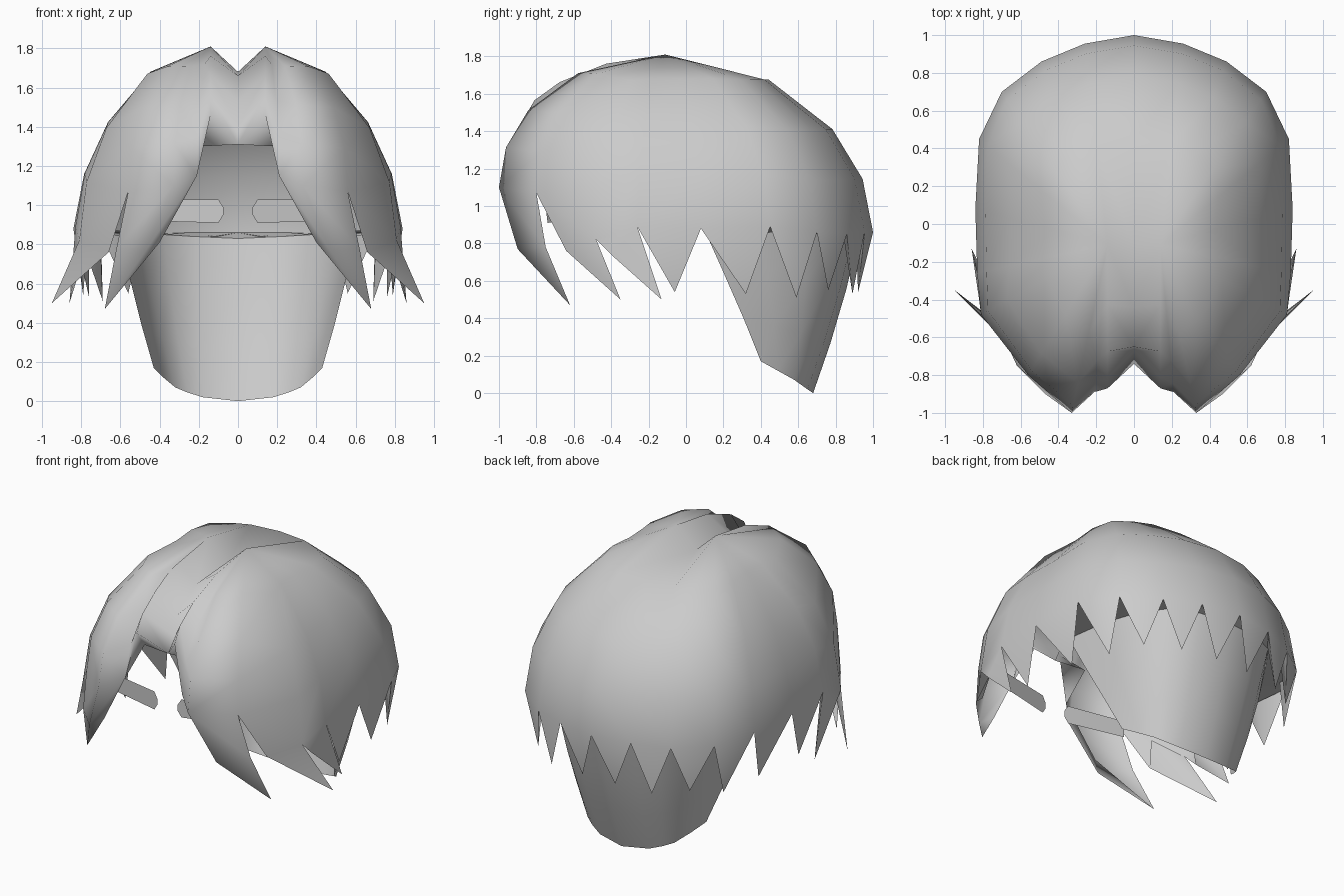
import bpy, bmesh, math
from mathutils import Vector

if "Cube" in bpy.data.objects:
    bpy.data.objects.remove(bpy.data.objects["Cube"])


def make_half(name, verts, faces, angle=50):
    """Build one half, mirror it across x = 0 and shade it smooth."""
    mesh = bpy.data.meshes.new(name)
    mesh.from_pydata([tuple(v) for v in verts], [], faces)
    bm = bmesh.new()
    bm.from_mesh(mesh)
    bmesh.ops.remove_doubles(bm, verts=bm.verts, dist=0.0005)
    bmesh.ops.dissolve_degenerate(bm, edges=bm.edges, dist=0.0005)
    extra = bmesh.ops.duplicate(bm, geom=bm.verts[:] + bm.edges[:] + bm.faces[:])["geom"]
    flipped = [g for g in extra if isinstance(g, bmesh.types.BMFace)]
    for v in (g for g in extra if isinstance(g, bmesh.types.BMVert)):
        v.co.x *= -1
    bmesh.ops.reverse_faces(bm, faces=flipped)
    bmesh.ops.remove_doubles(bm, verts=bm.verts, dist=0.0005)
    bmesh.ops.recalc_face_normals(bm, faces=bm.faces)
    bm.to_mesh(mesh)
    bm.free()
    ob = bpy.data.objects.new(name, mesh)
    bpy.context.collection.objects.link(ob)
    bpy.ops.object.select_all(action='DESELECT')
    ob.select_set(True)
    bpy.context.view_layer.objects.active = ob
    bpy.ops.object.shade_smooth_by_angle(angle=math.radians(angle))
    return ob


# Hair cap: columns run from the crown ridge down to the notches of the hem
crown = Vector((0.14, -0.11, 1.81))
valley = Vector((0, -0.11, 1.68))
rows = (0, 0.3, 0.58, 0.86, 1)
# hem notch x, y, z and roundness of the column above it
hem = [(0.14, -0.87, 1.46, 1.7), (0.21, -0.89, 1.15, 1.85), (0.33, -1.0, 1.10, 2.05),
       (0.56, -0.80, 1.07, 2.1), (0.81, -0.48, 0.82, 1.9), (0.83, -0.26, 0.89, 1.75),
       (0.84, 0.08, 0.88, 1.7), (0.82, 0.45, 0.89, 1.8), (0.70, 0.70, 0.86, 1.95),
       (0.49, 0.86, 0.85, 1.95), (0.26, 0.955, 0.86, 1.95), (0, 1.0, 0.86, 1.95)]
parting = [(0, -0.74, 1.31), (0, -0.67, 1.40), (0, -0.65, 1.53), (0, -0.44, 1.66), valley]
verts = [Vector(p) for p in parting]
for x, y, z, n in hem:
    top = crown if x else Vector((0, -0.11, 1.81))
    for h in rows:
        r = max(0, 1 - h ** n) ** (1 / n)
        verts.append(Vector((top.x + (x - top.x) * r, top.y + (y - top.y) * r,
                             z + (top.z - z) * h)))
verts[-1] = valley
K = len(rows)
faces = []
for c in range(len(hem)):
    for k in range(K - 1):
        a, b = c * K + k, (c + 1) * K + k
        faces.append((a, b, b + 1, a + 1))


def notch(i):
    return (i + 1) * K


def add(*p):
    verts.append(Vector(p))
    return len(verts) - 1


def inner_point(a, b, depth=0.07):
    """Point behind the middle of a hem edge, for the back of a spike."""
    p = (verts[a] + verts[b]) / 2
    out = Vector((p.x, p.y, 0)).normalized()
    return add(*(p - out * depth + Vector((0, 0, -0.02))))


# Under-lip of the parting
lip = add(0.20, -0.70, 1.30)
faces += [(0, lip, notch(0)), (notch(0), lip, notch(1))]

# Front curtain lock
e, m = add(0.40, -0.84, 0.81), add(0.47, -0.90, 0.77)
q, tip = add(0.62, -0.75, 0.78), add(0.68, -0.62, 0.47)
faces += [(notch(1), e, m, notch(2)), (notch(2), m, q, notch(3)), (e, tip, m), (m, tip, q)]

# Swept side locks with a bent front edge
for i, mid, end in [(3, (0.66, -0.64, 0.76), (0.95, -0.35, 0.50)),
                    (4, (0.82, -0.40, 0.74), (0.86, -0.13, 0.50))]:
    b, t, w = add(*mid), add(*end), inner_point(notch(i), notch(i + 1))
    faces += [(notch(i), b, notch(i + 1)), (b, t, notch(i + 1)),
              (b, w, t), (w, notch(i + 1), t)]

# Straight spikes around the sides and back, each with an outer and inner side
for i, end in [(5, (0.79, -0.06, 0.54)), (6, (0.76, 0.32, 0.53)), (7, (0.69, 0.59, 0.51)),
               (8, (0.56, 0.76, 0.55)), (9, (0.37, 0.89, 0.53)), (10, (0.12, 0.92, 0.54))]:
    a, b, t = notch(i), notch(i + 1), add(*end)
    w = inner_point(a, b)
    faces += [(a, t, b), (a, w, t), (w, b, t)]
make_half("hair_cap", verts, faces, 130)

# Nape hair: a curved sheet tapering down, with a ledge out to the hem of the cap
upper = [(0, 0.92, 0.83), (0.22, 0.89, 0.84), (0.38, 0.81, 0.85),
         (0.50, 0.65, 0.85), (0.57, 0.40, 0.86), (0.60, 0.10, 0.87)]
lower = [(0, 0.68, 0.0), (0.18, 0.65, 0.02), (0.26, 0.615, 0.045),
         (0.32, 0.58, 0.07), (0.38, 0.49, 0.12), (0.43, 0.40, 0.17)]
verts, faces = [], []
for a, b, rim in zip(upper, lower, hem[:5:-1]):
    a, b = Vector(a), Vector(b)
    verts.append(Vector(rim[:3]))
    for t, bulge in ((0, 1), (0.33, 1.02), (0.68, 1.02), (1, 1)):
        p = a.lerp(b, t)
        verts.append((p.x * bulge, p.y * bulge, p.z))
for c in range(5):
    for k in range(4):
        a = c * 5 + k
        faces.append((a, a + 5, a + 6, a + 1))
make_half("nape_hair", verts, faces)

# Eyebrows: flat strips with blunt inner points
outline = [(0.075, 0.99), (0.10, 1.03), (0.48, 1.03), (0.48, 0.92), (0.10, 0.91), (0.075, 0.95)]
verts = [(x, -0.76 + 0.2 * x, z) for x, z in outline]
make_half("eyebrows", verts, [tuple(range(6))])
